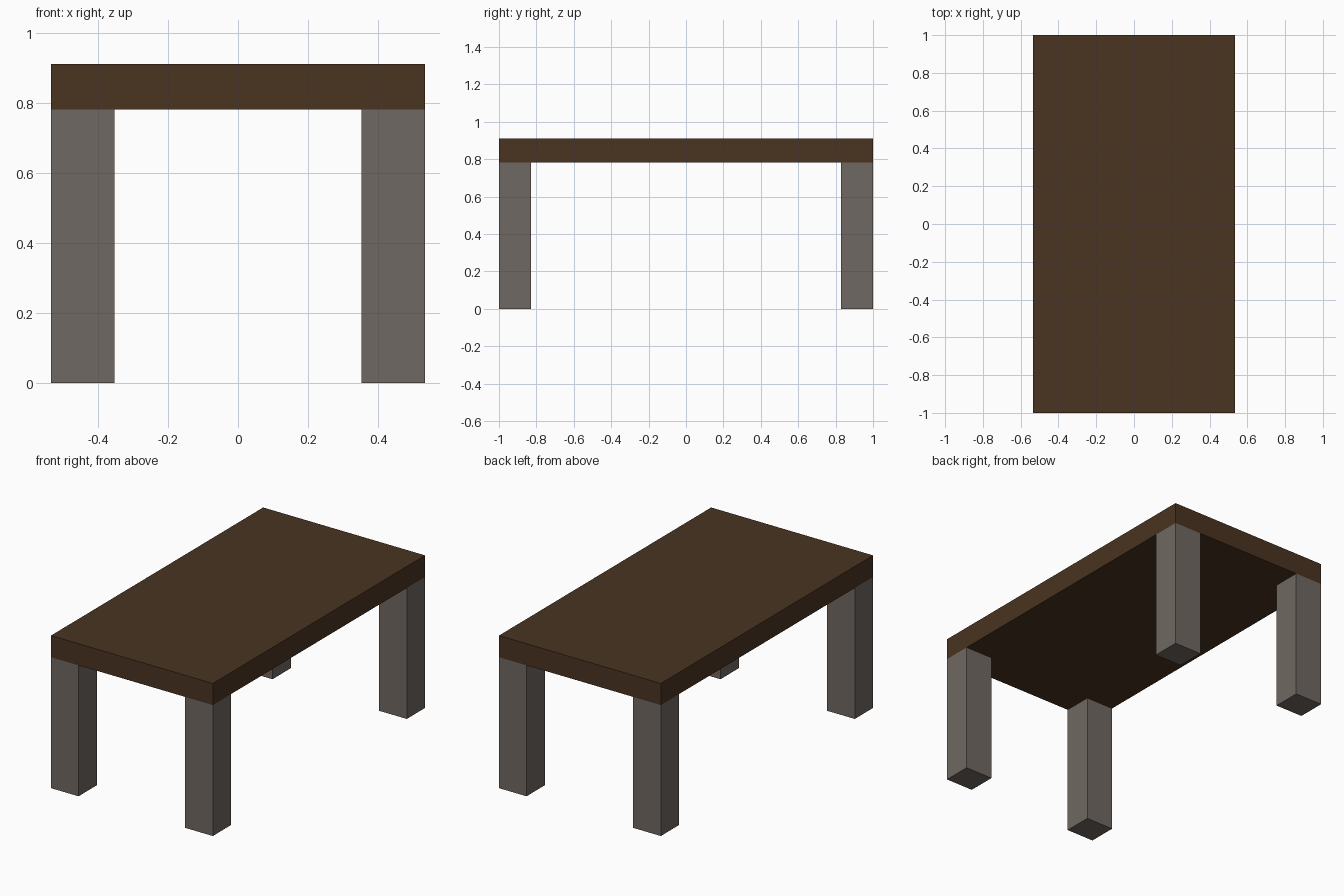
import bpy

if "Cube" in bpy.data.objects:
    bpy.data.objects.remove(bpy.data.objects["Cube"])

HALF_X, HALF_Y = 0.534, 1.0
TOP_Z, UNDER_Z = 0.91, 0.781
LEG_X, LEG_Y = 0.182, 0.172


def material(name, color):
    mat = bpy.data.materials.new(name)
    mat.diffuse_color = (*color, 1)
    mat.use_nodes = True
    mat.node_tree.nodes["Principled BSDF"].inputs["Base Color"].default_value = mat.diffuse_color
    return mat


def box(name, center, size, mat):
    bpy.ops.mesh.primitive_cube_add(size=1, location=center)
    obj = bpy.context.object
    obj.name = name
    obj.scale = size
    bpy.ops.object.transform_apply(location=False, rotation=False, scale=True)
    obj.data.materials.append(mat)
    return obj


wood = material("dark brown wood", (0.067, 0.034, 0.015))
grey = material("warm grey", (0.159, 0.138, 0.122))

# Table top slab
box("table_top", (0, 0, (TOP_Z + UNDER_Z) / 2),
    (2 * HALF_X, 2 * HALF_Y, TOP_Z - UNDER_Z), wood)

# Four legs, flush with the corners
for side_y, depth in ((-1, "front"), (1, "back")):
    for side_x, side in ((-1, "left"), (1, "right")):
        box(f"{depth}_{side}_leg",
            (side_x * (HALF_X - LEG_X / 2), side_y * (HALF_Y - LEG_Y / 2), UNDER_Z / 2),
            (LEG_X, LEG_Y, UNDER_Z), grey)
